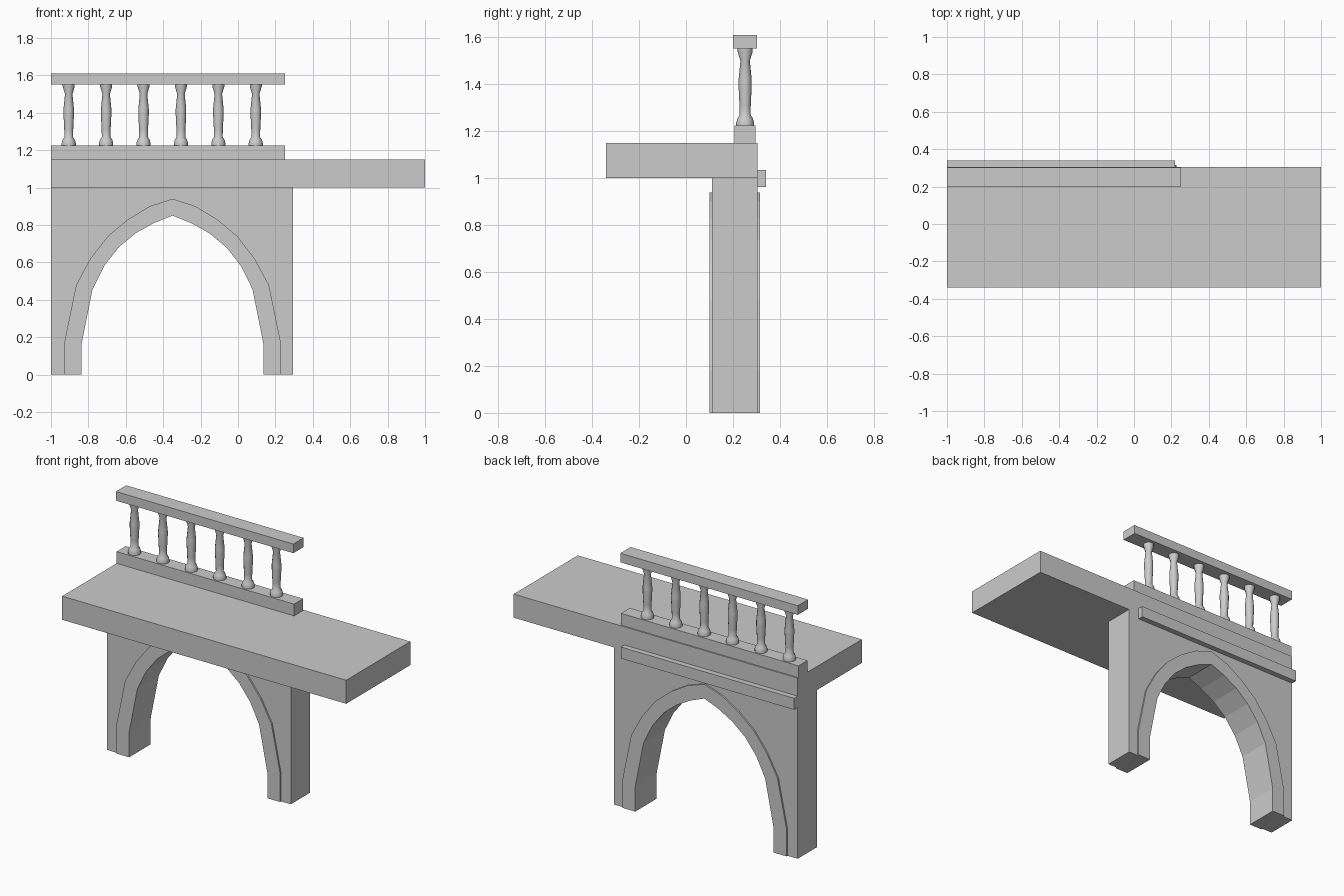
import bpy, bmesh, math

if "Cube" in bpy.data.objects:
    bpy.data.objects.remove(bpy.data.objects["Cube"])

ARCH_X = -0.35


def finish(name, bm):
    bmesh.ops.recalc_face_normals(bm, faces=bm.faces)
    mesh = bpy.data.meshes.new(name)
    bm.to_mesh(mesh)
    bm.free()
    obj = bpy.data.objects.new(name, mesh)
    bpy.context.collection.objects.link(obj)
    return obj


def box(name, x0, x1, y0, y1, z0, z1):
    bm = bmesh.new()
    bmesh.ops.create_cube(bm, size=1)
    for v in bm.verts:
        v.co = ((x0 + x1) / 2 + v.co.x * (x1 - x0),
                (y0 + y1) / 2 + v.co.y * (y1 - y0),
                (z0 + z1) / 2 + v.co.z * (z1 - z0))
    return finish(name, bm)


def band(name, inner, outer, y0, y1):
    """Solid strip between two equally long (x, z) outlines."""
    bm = bmesh.new()
    rings = [[bm.verts.new(p) for p in ((a[0], y0, a[1]), (b[0], y0, b[1]),
                                        (b[0], y1, b[1]), (a[0], y1, a[1]))]
             for a, b in zip(inner, outer)]
    for r, s in zip(rings, rings[1:]):
        for i in range(4):
            j = (i + 1) % 4
            bm.faces.new((r[i], r[j], s[j], s[i]))
    bm.faces.new(rings[0])
    bm.faces.new(rings[-1])
    return finish(name, bm)


def full_arch(half):
    """Mirror a half outline (distance from centre, height) about the arch axis."""
    left = [(ARCH_X - d, z) for d, z in half]
    right = [(ARCH_X + d, z) for d, z in reversed(half[:-1])]
    return left + right


# Pointed arch outlines, from foot to apex
inner = full_arch([(.487, 0), (.487, .16), (.428, .455), (.366, .58),
                   (.288, .68), (.198, .755), (.1, .81), (0, .85)])
outer = full_arch([(.577, 0), (.577, .18), (.515, .48), (.439, .62),
                   (.346, .74), (.238, .83), (.122, .9), (0, .94)])
# Wall boundary, matched point for point to the arch
left, right = -1, 0.295
edge = [(left, z) for z in (0, .18, .48, .74)] + [(left, 1)]
edge += [(x, 1) for x in (-.75, -.55, ARCH_X, -.15, .05)]
edge += [(right, 1)] + [(right, z) for z in (.74, .48, .18, 0)]

band("arch_wall", outer, edge, 0.11, 0.305)
band("arch_trim", inner, outer, 0.10, 0.315)

# Walkway slab, back ledge and rails
box("walkway_slab", -1, 1, -0.34, 0.305, 1.0, 1.15)
box("back_ledge", -1, 0.22, 0.30, 0.34, 0.962, 1.035)
box("base_rail", -1, 0.25, 0.207, 0.297, 1.15, 1.225)
box("top_rail", -1, 0.25, 0.20, 0.303, 1.552, 1.61)

# Turned balusters: (radius, height)
PROFILE = [(.038, 1.225), (.038, 1.236), (.033, 1.255), (.023, 1.27),
           (.024, 1.31), (.028, 1.39), (.028, 1.42), (.02, 1.50),
           (.032, 1.54), (.032, 1.552)]
SIDES = 12
for n in range(6):
    bm = bmesh.new()
    cx, cy = -0.905 + 0.2 * n, 0.252
    rings = [[bm.verts.new((cx + r * math.cos(2 * math.pi * k / SIDES),
                            cy + r * math.sin(2 * math.pi * k / SIDES), z))
              for k in range(SIDES)] for r, z in PROFILE]
    for a, b in zip(rings, rings[1:]):
        for k in range(SIDES):
            j = (k + 1) % SIDES
            bm.faces.new((a[k], a[j], b[j], b[k]))
    bm.faces.new(rings[0])
    bm.faces.new(rings[-1])
    obj = finish(f"baluster_{n + 1}", bm)
    bpy.ops.object.select_all(action='DESELECT')
    obj.select_set(True)
    bpy.context.view_layer.objects.active = obj
    bpy.ops.object.shade_smooth_by_angle(angle=math.radians(35))
